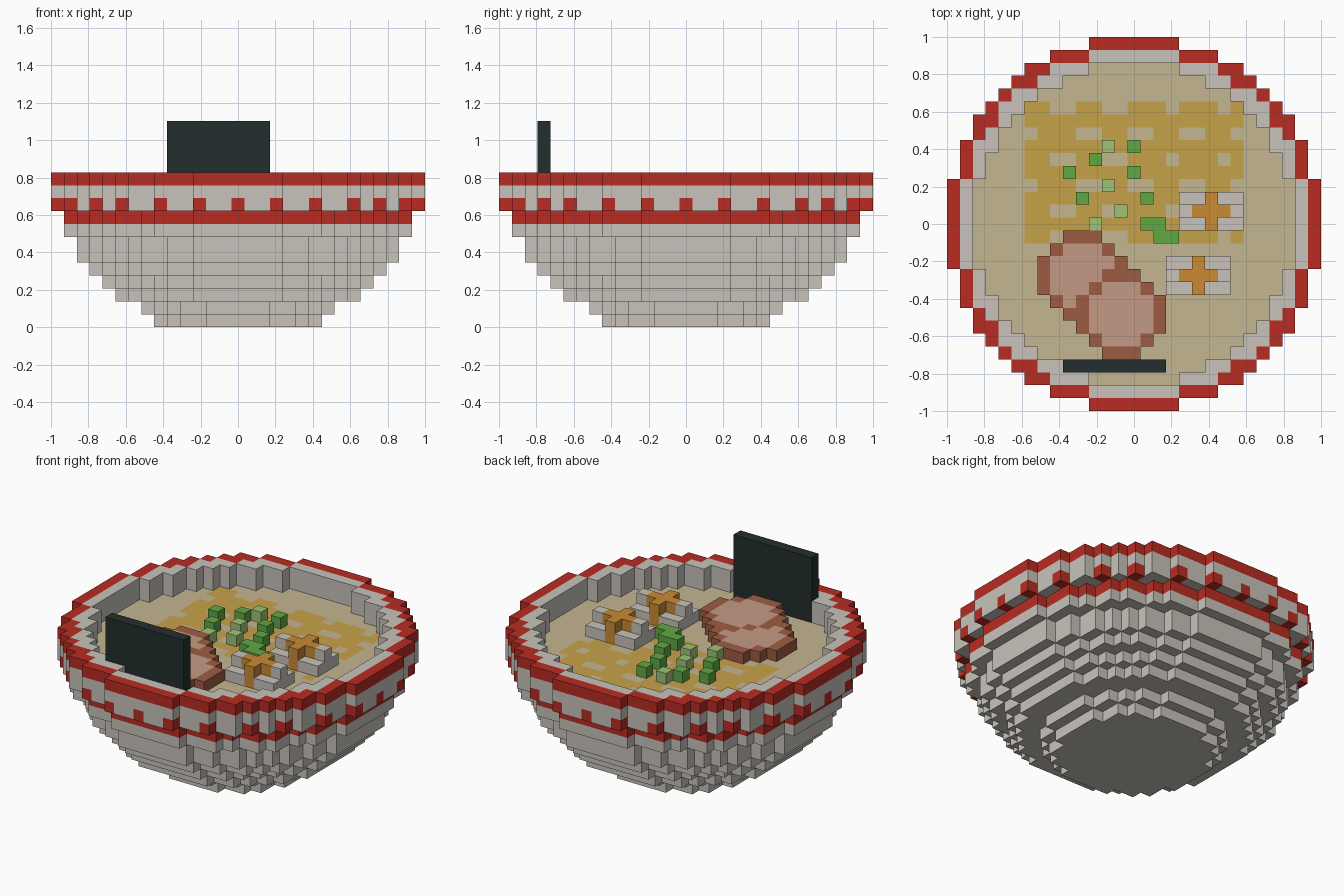
import bpy, bmesh

if "Cube" in bpy.data.objects:
    bpy.data.objects.remove(bpy.data.objects["Cube"], do_unlink=True)

V = 2 / 29  # edge length of one block


def srgb(c):
    return tuple(((x / 255 + 0.055) / 1.055) ** 2.4 for x in c) + (1.0,)


def material(name, rgb):
    m = bpy.data.materials.new(name)
    m.use_nodes = True
    m.diffuse_color = srgb(rgb)
    m.node_tree.nodes["Principled BSDF"].inputs["Base Color"].default_value = srgb(rgb)
    return m


MATS = {n: material(n, c) for n, c in {
    "red": (184, 44, 34),
    "off white": (200, 196, 187),
    "broth tan": (197, 182, 146),
    "noodle gold": (198, 162, 74),
    "seaweed black": (35, 46, 46),
    "meat brown": (158, 92, 66),
    "meat pink": (196, 154, 133),
    "yolk orange": (202, 138, 52),
    "green": (96, 168, 68),
    "light green": (160, 194, 118),
}.items()}

SIDES = {
    (1, 0, 0): ((1, 0, 0), (1, 1, 0), (1, 1, 1), (1, 0, 1)),
    (-1, 0, 0): ((0, 0, 0), (0, 0, 1), (0, 1, 1), (0, 1, 0)),
    (0, 1, 0): ((0, 1, 0), (0, 1, 1), (1, 1, 1), (1, 1, 0)),
    (0, -1, 0): ((0, 0, 0), (1, 0, 0), (1, 0, 1), (0, 0, 1)),
    (0, 0, 1): ((0, 0, 1), (1, 0, 1), (1, 1, 1), (0, 1, 1)),
    (0, 0, -1): ((0, 0, 0), (0, 1, 0), (1, 1, 0), (1, 0, 0)),
}


def blocks(name, cells):
    """Skin a {(i, j, layer): colour} set of blocks, outer faces only."""
    bm, verts = bmesh.new(), {}
    used = sorted(set(cells.values()))
    for (i, j, k), colour in cells.items():
        for (a, b, c), corners in SIDES.items():
            if (i + a, j + b, k + c) in cells:
                continue
            quad = []
            for x, y, z in corners:
                key = (i + x, j + y, k + z)
                if key not in verts:
                    verts[key] = bm.verts.new(((key[0] - .5) * V, (key[1] - .5) * V, key[2] * V))
                quad.append(verts[key])
            bm.faces.new(quad).material_index = used.index(colour)
    mesh = bpy.data.meshes.new(name)
    bm.to_mesh(mesh)
    bm.free()
    for n in used:
        mesh.materials.append(MATS[n])
    ob = bpy.data.objects.new(name, mesh)
    bpy.context.collection.objects.link(ob)


def disc(r, ci=0, cj=0, hole=0):
    """Block columns of a stepped circle, optionally with a round hole."""
    n = int(r) + 1
    return [(ci + i, cj + j) for i in range(-n, n + 1) for j in range(-n, n + 1)
            if hole * hole <= i * i + j * j < r * r]


# Bowl: one radius per layer, solid below the broth
bowl = {}
for k, r in enumerate((6.5, 7.5, 9.5, 10.5, 11.5, 12.5, 12.5, 13.5, 13.5)):
    for i, j in disc(r):
        bowl[i, j, k] = "red" if k == 8 else "off white"
blocks("bowl", bowl)

# Rim: open ring with red dots below and a red outer lip on top
DOTS = {(0, 14), (3, 14), (6, 13), (9, 11), (11, 9), (13, 6), (14, 3), (14, 0)}
rim = {}
for i, j in disc(14.5, hole=12.5):
    rim[i, j, 9] = "red" if (abs(i), abs(j)) in DOTS else "off white"
    rim[i, j, 10] = "off white"
    rim[i, j, 11] = "red" if i * i + j * j >= 13.5 ** 2 else "off white"
blocks("rim", rim)

# Broth with wavy noodle strands lying flush in its surface
broth = {(i, j, 9): "broth tan" for i, j in disc(12.5)}
CREST = {-8, -7, -4, -3, 0, 1, 2, 4, 5, 6, 8}
DIP = {-7, -6, -5, -2, -1, 2, 3, 6, 7}
for j in range(-1, 10):
    for i in range(-8, 9):
        strand = CREST if j % 4 == 1 else DIP
        if j == -1:
            strand = CREST
        if j % 2 == 0 or i in strand:
            broth[i, j, 9] = "noodle gold"
blocks("broth_and_noodles", broth)

# Two overlapping round meat slices with a brown edge
meat = {}
for ci, cj in ((-4, -4), (-1, -7)):
    for i, j in disc(3.5, ci, cj):
        edge = (i - ci) ** 2 + (j - cj) ** 2 >= 7.5
        meat[i, j, 10] = "meat brown" if edge else "meat pink"
blocks("meat_slices", meat)

# Egg halves: white base with a raised cross and yolk
for name, ci, cj in (("egg_back", 6, 1), ("egg_front", 5, -4)):
    egg = {(ci + a, cj + b, 10): "off white" for a in range(-2, 3) for b in (-1, 0, 1)}
    for a in range(-2, 3):
        egg[ci + a, cj, 11] = "off white" if abs(a) == 2 else "yolk orange"
    for b in (-1, 1):
        egg[ci, cj + b, 11] = "yolk orange"
        egg[ci, cj + b, 10] = "yolk orange"
    blocks(name, egg)

# Chopped spring onion
blocks("spring_onion_dark", {(i, j, 10): "green" for i, j in (
    (-5, 4), (-3, 5), (0, 6), (0, 4), (1, 2), (-4, 2), (1, 0), (2, 0), (2, -1), (3, -1))})
blocks("spring_onion_light", {(i, j, 10): "light green" for i, j in (
    (-2, 6), (-2, 3), (-1, 1), (-3, 0))})

# Upright seaweed sheet
blocks("seaweed_sheet", {(i, -11, k): "seaweed black"
                         for i in range(-5, 3) for k in range(10, 16)})
